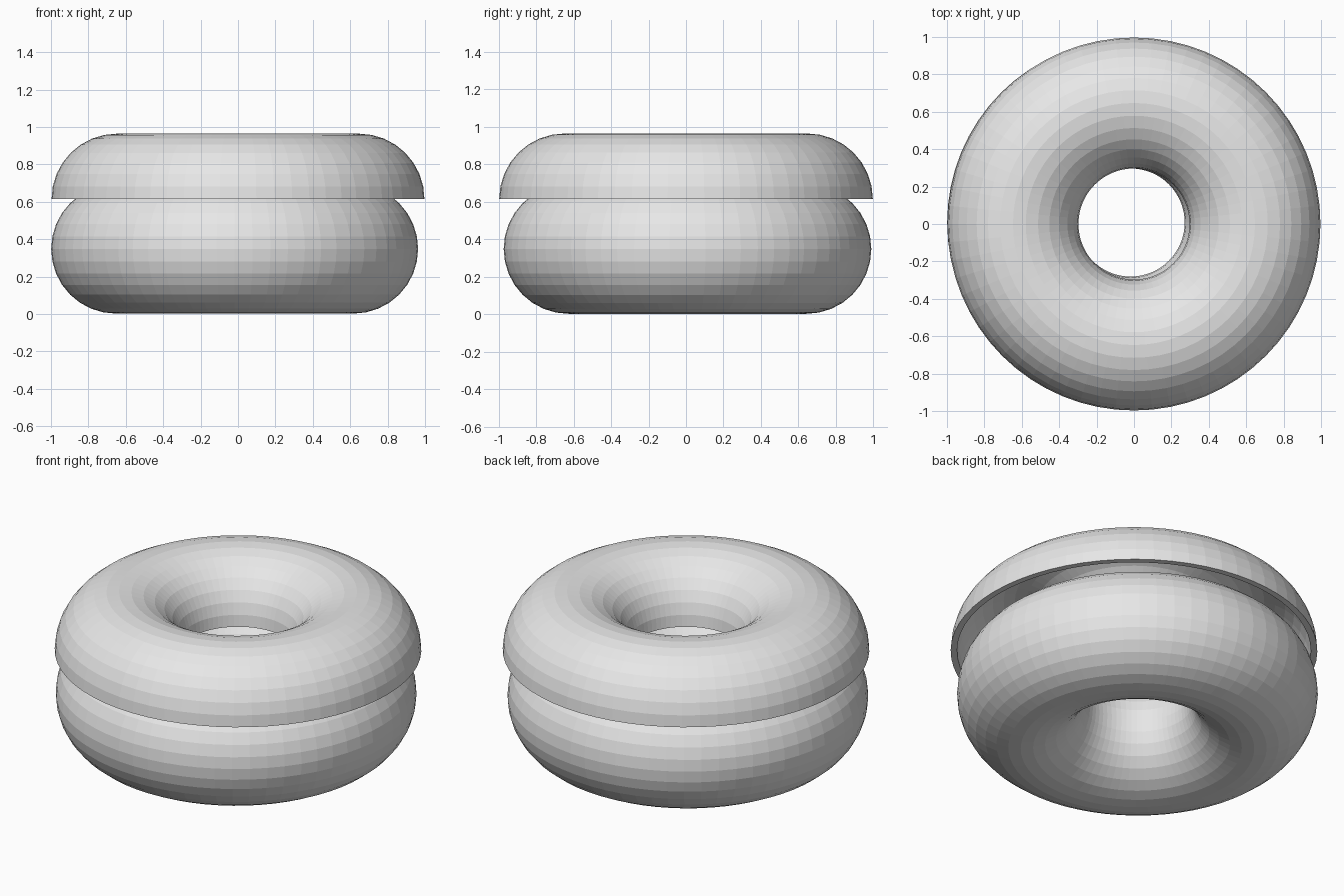
import bpy
import math

if "Cube" in bpy.data.objects:
    bpy.data.objects.remove(bpy.data.objects["Cube"])

SEGMENTS = 64   # around the ring
SIDES = 32      # around the tube


def arc(major, minor, start, end, steps):
    """Points (radius, height) along an arc of the tube cross-section."""
    pts = []
    for i in range(steps):
        a = math.radians(start + (end - start) * i / (steps - 1))
        pts.append((major + minor * math.cos(a), minor * math.sin(a)))
    return pts


def ring(name, profile, centre, material):
    """Sweep a closed profile around the z axis, flat shaded."""
    n = len(profile)
    verts, faces = [], []
    for s in range(SEGMENTS):
        a = 2 * math.pi * s / SEGMENTS
        verts += [(r * math.cos(a), r * math.sin(a), z) for r, z in profile]
        t = (s + 1) % SEGMENTS
        for i in range(n):
            j = (i + 1) % n
            faces.append((s * n + i, t * n + i, t * n + j, s * n + j))
    mesh = bpy.data.meshes.new(name)
    mesh.from_pydata(verts, [], faces)
    mesh.materials.append(material)
    obj = bpy.data.objects.new(name, mesh)
    obj.location = centre
    bpy.context.collection.objects.link(obj)
    return obj


grey = bpy.data.materials.new("light_grey")
grey.diffuse_color = (0.8, 0.8, 0.8, 1)
grey.use_nodes = True
grey.node_tree.nodes["Principled BSDF"].inputs["Base Color"].default_value = grey.diffuse_color

# Dough: full torus, slightly off centre under the icing
dough = arc(0.635, 0.346, 0, 360, SIDES + 1)[:-1]
ring("dough", dough, (-0.018, 0.008, 0.348), grey)

# Icing: upper half of a torus as a hollow shell with a flat rim
half = SIDES // 2 + 1
icing = arc(0.647, 0.35, 0, 180, half) + arc(0.647, 0.315, 180, 0, half)
ring("icing", icing, (0, 0, 0.614), grey)
